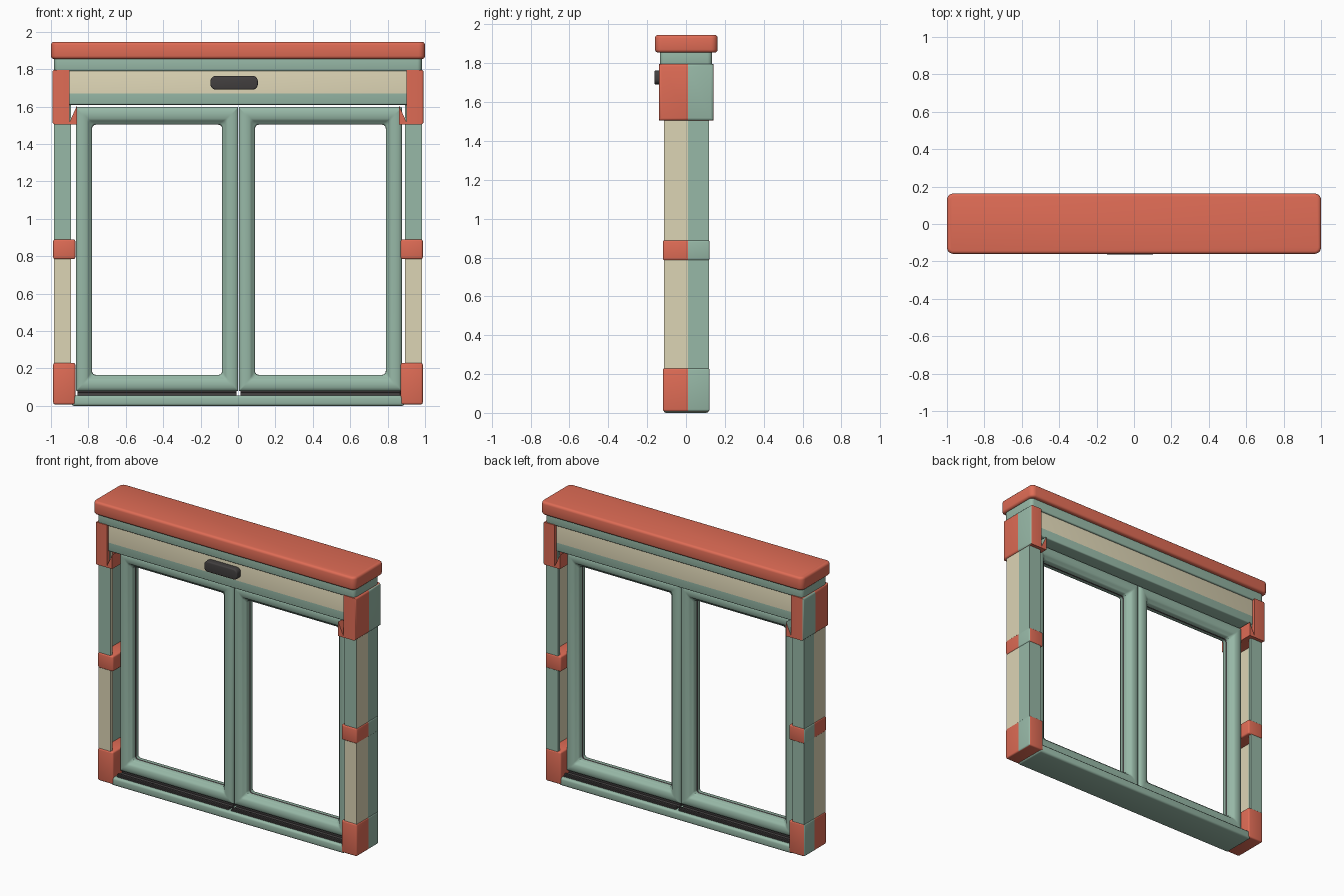
import bpy, bmesh, math

if "Cube" in bpy.data.objects:
    bpy.data.objects.remove(bpy.data.objects["Cube"])

def material(name, col):
    m = bpy.data.materials.new(name)
    m.diffuse_color = (*col, 1)
    m.use_nodes = True
    m.node_tree.nodes["Principled BSDF"].inputs["Base Color"].default_value = m.diffuse_color
    return m

RED, GREEN, CREAM, DARK = range(4)
MATS = [material("terracotta red", (0.74, 0.15, 0.092)),
        material("sage green", (0.31, 0.48, 0.385)),
        material("cream", (0.72, 0.66, 0.46)),
        material("charcoal", (0.055, 0.05, 0.05))]
SPLIT = 0.01   # depth at which post colours change


def finish(name, bm, mat, rule=None):
    bmesh.ops.recalc_face_normals(bm, faces=bm.faces)
    bm.normal_update()
    for f in bm.faces:
        f.material_index = rule(f.calc_center_median(), f.normal) if rule else mat
    me = bpy.data.meshes.new(name)
    bm.to_mesh(me)
    bm.free()
    for m in MATS:
        me.materials.append(m)
    ob = bpy.data.objects.new(name, me)
    bpy.context.collection.objects.link(ob)
    bpy.context.view_layer.objects.active = ob
    ob.select_set(True)
    bpy.ops.object.shade_smooth_by_angle(angle=math.radians(40))
    ob.select_set(False)
    return ob


def cut(bm, axis, at):
    no = [0, 0, 0]; no[axis] = 1
    co = [0, 0, 0]; co[axis] = at
    bmesh.ops.bisect_plane(bm, geom=bm.verts[:] + bm.edges[:] + bm.faces[:],
                           plane_co=co, plane_no=no)


def bevel(bm, w, seg=3, edges=None):
    bmesh.ops.bevel(bm, geom=edges or bm.edges[:], offset=w, segments=seg,
                    profile=0.5, affect='EDGES', clamp_overlap=True)


def along(bm, axis):
    """Edges of a fresh cube running along one axis."""
    return [e for e in bm.edges
            if abs(e.verts[0].co[axis] - e.verts[1].co[axis]) > 0.01]


def box(name, x, y, z, mat=GREEN, bev=0.008, rule=None, cuts=(), corner=None):
    """Bevelled box; corner = (axis, radius) rounds the edges along one axis first."""
    bm = bmesh.new()
    bmesh.ops.create_cube(bm, size=1)
    for v in bm.verts:
        v.co = [(r[0] + r[1]) / 2 + c * abs(r[1] - r[0]) for r, c in zip((x, y, z), v.co)]
    if corner:
        axis, rad = corner
        bevel(bm, rad, 5, along(bm, axis))
        bm.normal_update()
        bevel(bm, bev, 3, [e for e in bm.edges if e.calc_face_angle(0) > 1.2])
    else:
        bevel(bm, bev)
    for axis, at in cuts:
        cut(bm, axis, at)
    return finish(name, bm, mat, rule)


# roof slab, cornice and header
box("top_slab", (-1, 1), (-0.16, 0.163), (1.855, 1.946), RED, 0.016, corner=(2, 0.035))
box("cornice", (-0.983, 0.983), (-0.135, 0.135), (1.79, 1.87), GREEN, 0.008, corner=(2, 0.025))
box("header_board", (-0.93, 0.93), (-0.122, 0.122), (1.61, 1.80), rule=lambda c, n:
    CREAM if c.z > 1.67 and abs(n.y) > 0.5 else GREEN, cuts=[(2, 1.67)])

# vent handle on the header
box("vent_body", (-0.147, 0.106), (-0.163, -0.11), (1.691, 1.764), DARK, 0.008, corner=(1, 0.028))

# side posts (channels open towards the window) with clamps and brackets, mirrored
for s, side in ((-1, "left"), (1, "right")):
    def wall_rule(c, n):
        return CREAM if c.y < SPLIT else GREEN

    def clamp_rule(c, n):
        return GREEN if n.x * s > 0.5 and c.y > SPLIT else RED

    xr = lambda a, b: sorted((s * a, s * b))
    # the channel section is one outline extruded upwards
    outline = [(0.984, -0.113), (0.893, -0.113), (0.893, -0.092), (0.962, -0.092),
               (0.962, 0.097), (0.893, 0.097), (0.893, 0.118), (0.984, 0.118)]
    bm = bmesh.new()
    f = bm.faces.new([bm.verts.new((s * px, py, 0.05)) for px, py in outline])
    ext = bmesh.ops.extrude_face_region(bm, geom=[f])
    for g in ext["geom"]:
        if isinstance(g, bmesh.types.BMVert):
            g.co.z = 1.7
    cut(bm, 1, SPLIT)
    cut(bm, 2, 0.85)
    finish(side + "_post", bm, GREEN, lambda c, n:
           GREEN if n.y < -0.5 and c.y < 0 and c.z > 0.85 else wall_rule(c, n))

    # clamps are solid and fill the channel
    for nm, z in (("_middle_clamp", (0.785, 0.89)), ("_foot_block", (0.008, 0.23))):
        box(side + nm, xr(0.87, 0.988), (-0.119, 0.122), z, bev=0.01,
            rule=clamp_rule, cuts=[(1, SPLIT)])

    # bracket: profile with a pointed inner spur, extruded in depth
    prof = [(0.993, 1.505), (0.862, 1.505), (0.862, 1.603), (0.902, 1.515),
            (0.902, 1.797), (0.993, 1.797)]
    bm = bmesh.new()
    f = bm.faces.new([bm.verts.new((s * px, -0.14, pz)) for px, pz in prof])
    ext = bmesh.ops.extrude_face_region(bm, geom=[f])
    for g in ext["geom"]:
        if isinstance(g, bmesh.types.BMVert):
            g.co.y = 0.142
    bevel(bm, 0.014, 3, [e for e in bm.edges
                         if all(abs(v.co.x) > 0.98 for v in e.verts)])
    cut(bm, 1, SPLIT)
    finish(side + "_corner_bracket", bm, RED, clamp_rule)

# bottom sill
box("sill", (-0.89, 0.89), (-0.116, 0.118), (0, 0.056), GREEN, 0.014)


def rounded_loop(x0, x1, z0, z1, r, n=5):
    pts = []
    for cx, cz, a0 in ((x1 - r, z1 - r, 0), (x0 + r, z1 - r, 90),
                       (x0 + r, z0 + r, 180), (x1 - r, z0 + r, 270)):
        for i in range(n):
            a = math.radians(a0 + 90 * i / (n - 1))
            pts.append((cx + r * math.cos(a), cz + r * math.sin(a)))
    return pts


def sweep(name, x0, x1, profile, rule):
    """Closed profile (inset, depth, corner radius) swept round an open rectangle."""
    bm = bmesh.new()
    rings = [[bm.verts.new((px, y, pz)) for px, pz in
              rounded_loop(x0 + t, x1 - t, 0.08 + t, 1.598 - t * 1.1, r)]
             for t, y, r in profile]
    for a, b in zip(rings, rings[1:] + rings[:1]):
        for i in range(len(a)):
            j = (i + 1) % len(a)
            bm.faces.new((a[i], a[j], b[j], b[i]))
    return finish(name, bm, GREEN, rule)


# window sashes with a thin dark seal in the opening
half = [(0.0, 0.045, 0.004), (0.006, 0.054, 0.004), (0.018, 0.060, 0.004),
        (0.036, 0.062, 0.006), (0.056, 0.059, 0.008), (0.067, 0.052, 0.012),
        (0.072, 0.042, 0.015), (0.080, 0.038, 0.018), (0.085, 0.030, 0.020),
        (0.086, 0.007, 0.020)]
profile = [(t, -y, r) for t, y, r in half] + [(t, y, r) for t, y, r in reversed(half)]
for nm, x0, x1 in (("left", -0.866, 0.001), ("right", 0.005, 0.876)):
    mid_x = (x0 + x1) / 2
    sweep(nm + "_sash", x0, x1, profile, lambda c, n: DARK if abs(c.y) < 0.003 and
          abs(c.x - mid_x) < abs(x1 - x0) / 2 - 0.03 and 0.1 < c.z < 1.56 else GREEN)

    # dark running track under each sash
    tx = (x0 + 0.008, x1 - 0.008)
    box(nm + "_track", tx, (-0.095, 0.095), (0.05, 0.064), DARK, 0.003)
    for y in (-0.08, -0.03, 0.03, 0.08):
        box(nm + "_track_rail", tx, (y - 0.008, y + 0.008),
            (0.06, 0.082 if abs(y) < 0.05 else 0.074), DARK, 0.003)
